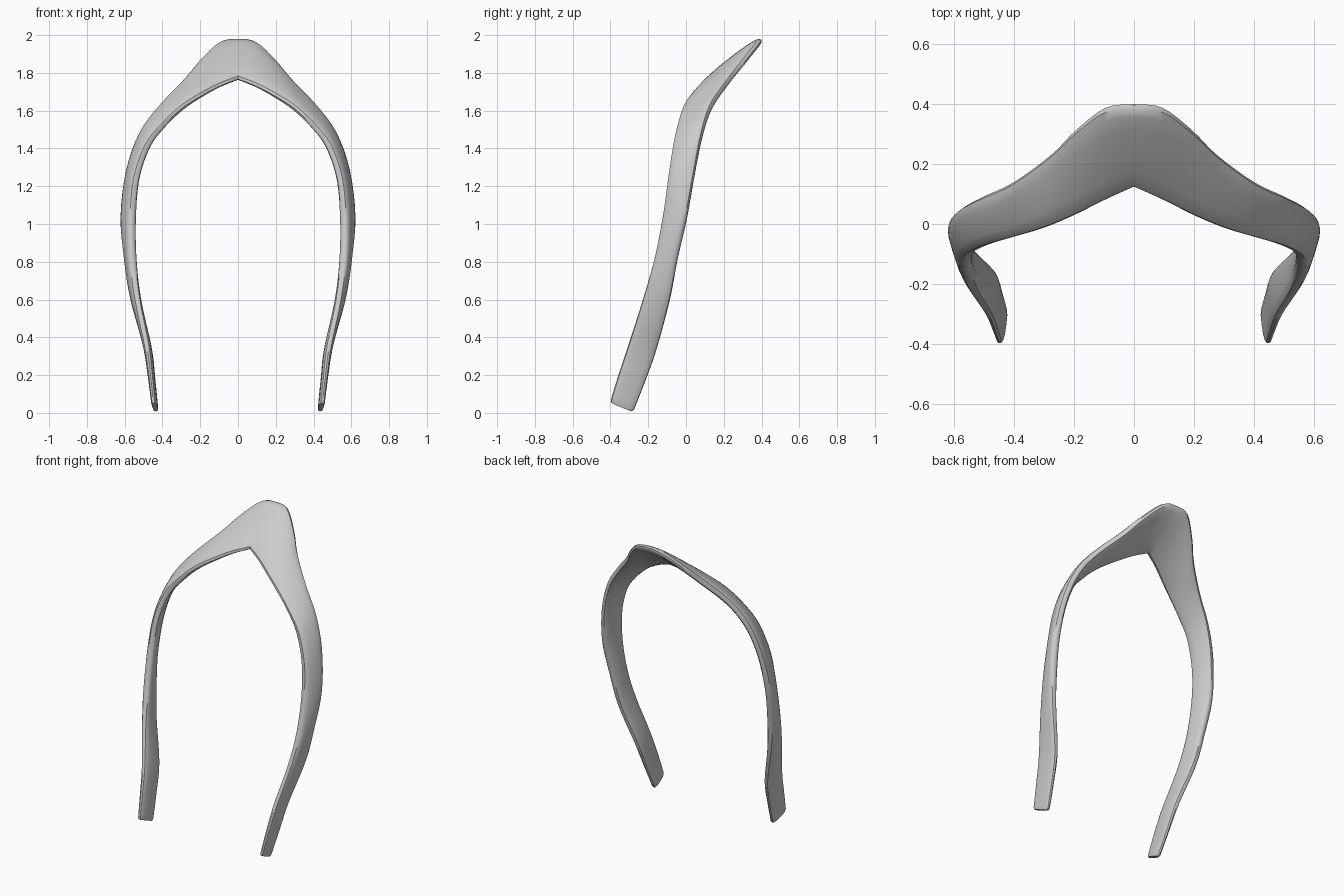
import bpy, bmesh, math
from mathutils import Vector

cube = bpy.data.objects.get("Cube")
if cube:
    bpy.data.objects.remove(cube, do_unlink=True)

# Left half of the band, foot to crown: front edge, back edge, thickness
STATIONS = [
    ((.448, -.402, .055), (.432, -.280, .005), .030),
    ((.463, -.358, .20), (.452, -.215, .17), .036),
    ((.484, -.305, .36), (.476, -.155, .34), .044),
    ((.532, -.228, .60), (.550, -.085, .60), .050),
    ((.556, -.168, .81), (.584, -.045, .81), .056),
    ((.556, -.120, 1.04), (.606, .005, 1.04), .058),
    ((.538, -.093, 1.24), (.575, .050, 1.29), .056),
    ((.480, -.066, 1.41), (.505, .090, 1.485), .056),
    ((.400, -.042, 1.515), (.400, .140, 1.630), .056),
    ((.300, -.012, 1.610), (.275, .232, 1.762), .056),
    ((.200, .030, 1.675), (.195, .312, 1.862), .054),
    ((.100, .080, 1.728), (.095, .388, 1.958), .052),
    ((0, .125, 1.768), (0, .398, 1.976), .050),
]
STEPS, SIDES = 4, 16


def spline(points, mirrored_end):
    """Smooth curve through the points, optionally level across the middle."""
    pts = [Vector(p) for p in points]
    last = pts[-2].copy()
    if mirrored_end:
        last.x = -last.x
    else:
        last = 2 * pts[-1] - pts[-2]
    pts = [2 * pts[0] - pts[1]] + pts + [last]
    out = []
    for a, b, c, d in zip(pts, pts[1:], pts[2:], pts[3:]):
        for s in range(STEPS):
            t = s / STEPS
            out.append(b + (c - a) * t / 2 + (2 * a - 5 * b + 4 * c - d) * t * t / 2
                       + (3 * b - a - 3 * c + d) * t ** 3 / 2)
    return out + [pts[-2]]


front = spline([s[0] for s in STATIONS], False)
back = spline([s[1] for s in STATIONS], True)
thick = [v.x for v in spline([(s[2], 0, 0) for s in STATIONS], False)]
middle = [(a + b) / 2 for a, b in zip(front, back)]
count = len(middle)


def soft(v, power):
    return math.copysign(abs(v) ** power, v)


def ring(bm, i, centre, scale):
    """Rounded flat cross-section of the band."""
    half = (back[i] - front[i]) / 2
    along = middle[min(i + 1, count - 1)] - middle[max(i - 1, 0)]
    if i == count - 1:
        along = Vector((-1, 0, 0))
    normal = along.cross(half).normalized()
    verts = []
    for k in range(SIDES):
        a = math.tau * k / SIDES
        verts.append(bm.verts.new(centre + half * soft(math.cos(a), .7) * scale
                                  + normal * soft(math.sin(a), .7) * thick[i] / 2 * scale))
    return verts


# Loft the half band, with a slightly rounded foot
bm = bmesh.new()
inset = (middle[1] - middle[0]).normalized() * .012
rings = [ring(bm, 0, middle[0], .86), ring(bm, 0, middle[0] + inset, 1)]
rings += [ring(bm, i, middle[i], 1) for i in range(1, count)]
bm.faces.new(rings[0])
for r, s in zip(rings, rings[1:]):
    for k in range(SIDES):
        n = (k + 1) % SIDES
        bm.faces.new((r[k], r[n], s[n], s[k]))
for v in rings[-1]:
    v.co.x = 0

# Mirror to the other half and weld at the crown
copy = bmesh.ops.duplicate(bm, geom=bm.verts[:] + bm.edges[:] + bm.faces[:])["geom"]
for g in copy:
    if isinstance(g, bmesh.types.BMVert):
        g.co.x = -g.co.x
bmesh.ops.remove_doubles(bm, verts=bm.verts[:], dist=.0005)
bmesh.ops.recalc_face_normals(bm, faces=bm.faces[:])
mesh = bpy.data.meshes.new("curved_band")
bm.to_mesh(mesh)
bm.free()
band = bpy.data.objects.new("curved_band", mesh)
bpy.context.collection.objects.link(band)

# Plain grey finish
grey = bpy.data.materials.new("light_grey")
grey.use_nodes = True
colour = (.6, .6, .6, 1)
grey.diffuse_color = colour
grey.node_tree.nodes["Principled BSDF"].inputs["Base Color"].default_value = colour
mesh.materials.append(grey)

bpy.ops.object.select_all(action="DESELECT")
band.select_set(True)
bpy.context.view_layer.objects.active = band
bpy.ops.object.shade_smooth_by_angle(angle=math.radians(40))
